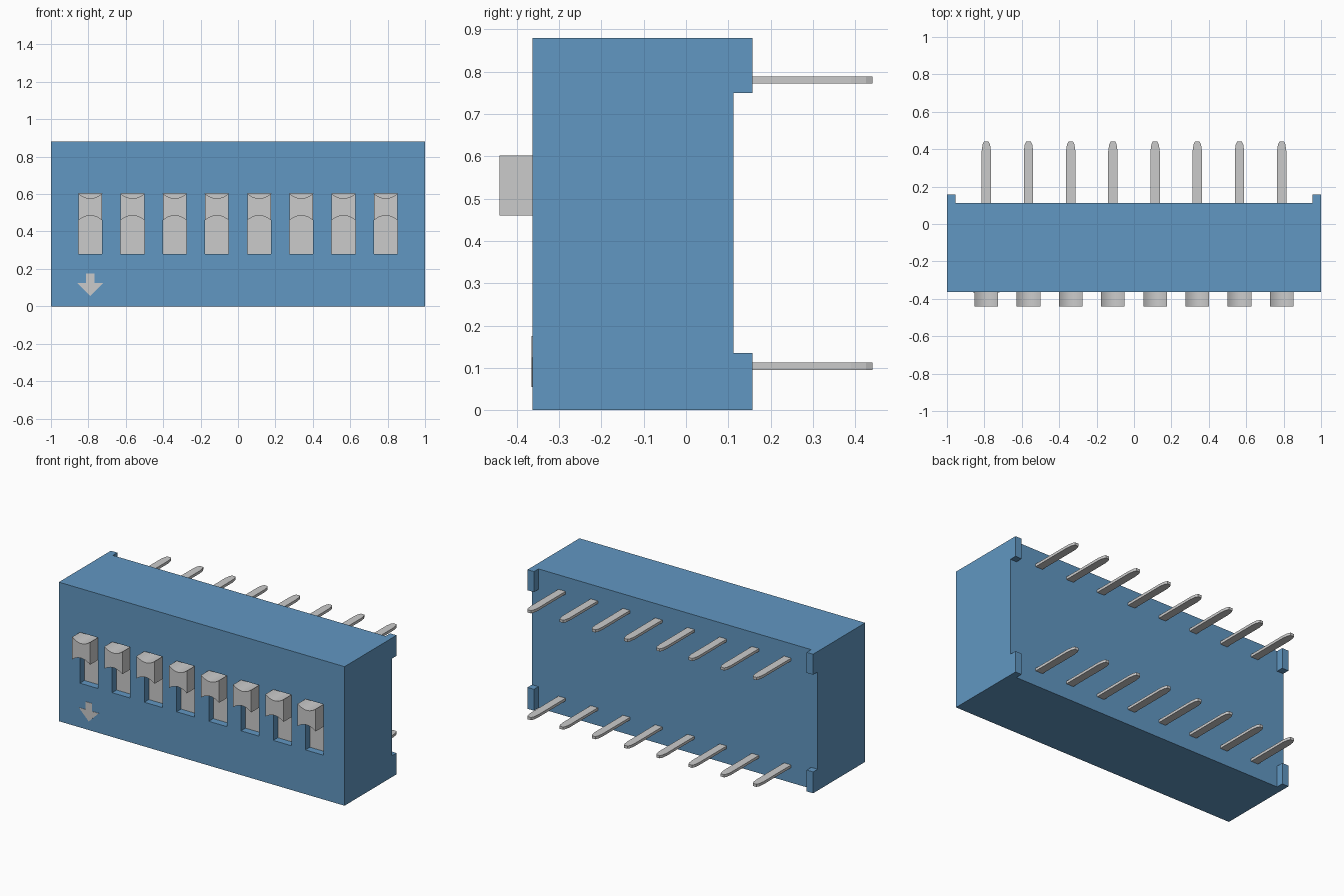
import bpy, bmesh, math
from mathutils import Vector

if "Cube" in bpy.data.objects:
    bpy.data.objects.remove(bpy.data.objects["Cube"])

PITCH, COUNT = 0.2256, 8
XS = [(i - (COUNT - 1) / 2) * PITCH for i in range(COUNT)]
FRONT, BACK, FOOT_BACK, HEIGHT = -0.363, 0.112, 0.157, 0.88
SLOT_W, SLOT_LO, SLOT_HI = 0.126, 0.28, 0.602
FLOOR = FRONT + 0.045
TIP = 0.441

blue = bpy.data.materials.new("blue_plastic")
blue.diffuse_color = (0.12, 0.31, 0.54, 1)
blue.use_nodes = True
blue.node_tree.nodes["Principled BSDF"].inputs["Base Color"].default_value = blue.diffuse_color


def add_box(bm, x0, x1, y0, y1, z0, z1):
    ret = bmesh.ops.create_cube(bm, size=1)
    for v in ret["verts"]:
        v.co = Vector((x1 if v.co.x > 0 else x0,
                       y1 if v.co.y > 0 else y0,
                       z1 if v.co.z > 0 else z0))


def add_prism(bm, points, offset):
    """Extrude a closed outline of 3D points along offset."""
    face = bm.faces.new([bm.verts.new(p) for p in points])
    ret = bmesh.ops.extrude_face_region(bm, geom=[face], use_keep_orig=True)
    verts = [g for g in ret["geom"] if isinstance(g, bmesh.types.BMVert)]
    bmesh.ops.translate(bm, verts=verts, vec=offset)


def to_mesh(bm, name):
    bmesh.ops.recalc_face_normals(bm, faces=bm.faces[:])
    mesh = bpy.data.meshes.new(name)
    bm.to_mesh(mesh)
    bm.free()
    return mesh


def place(name, mesh, loc=(0, 0, 0)):
    ob = bpy.data.objects.new(name, mesh)
    ob.location = loc
    bpy.context.collection.objects.link(ob)
    return ob


# Housing block
bm = bmesh.new()
add_box(bm, -1, 1, FRONT, BACK, 0, HEIGHT)
housing = place("housing", to_mesh(bm, "housing"))
housing.data.materials.append(blue)

# Switch slots cut into the front
bm = bmesh.new()
for x in XS:
    add_box(bm, x - SLOT_W / 2, x + SLOT_W / 2, FRONT - 0.1, FLOOR + 0.005, SLOT_LO, SLOT_HI)
cutter = place("slot_cutter", to_mesh(bm, "slot_cutter"))
cutter.hide_render = True
cutter.data.materials.append(blue)
mod = housing.modifiers.new("slots", "BOOLEAN")
mod.operation, mod.solver, mod.object = "DIFFERENCE", "EXACT", cutter
bpy.context.view_layer.objects.active = housing
bpy.ops.object.modifier_apply(modifier=mod.name)
bpy.data.objects.remove(cutter)

# Corner standoff feet on the back
for side, sx in (("left", -1), ("right", 1)):
    for level, z0, z1 in (("lower", 0, 0.135), ("upper", 0.75, HEIGHT)):
        bm = bmesh.new()
        add_box(bm, min(sx, sx * 0.955), max(sx, sx * 0.955), BACK, FOOT_BACK, z0, z1)
        foot = place(f"{level}_{side}_foot", to_mesh(bm, "foot"))
        foot.data.materials.append(blue)

# Slider plate at the bottom of each slot
bm = bmesh.new()
h = SLOT_W / 2
add_box(bm, -h, h, FLOOR, FLOOR + 0.005, SLOT_LO, SLOT_HI)
plate_mesh = to_mesh(bm, "slider_plate")

# Lever with scooped top and bottom
bm = bmesh.new()
N, DIP = 12, 0.025
ts = [-1 + 2 * i / N for i in range(N + 1)]
top = [(t * h, FLOOR, 0.602 - DIP * (1 - t * t)) for t in ts]
bottom = [(t * h, FLOOR, 0.46 + DIP * (1 - t * t)) for t in reversed(ts)]
add_prism(bm, top + bottom, (0, -TIP - FLOOR, 0))
lever_mesh = to_mesh(bm, "lever")

# Flat pin with tapered tip
bm = bmesh.new()
half = [(0.025, BACK - 0.02), (0.025, 0.39), (0.02, 0.425), (0.012, TIP)]
outline = half + [(-x, y) for x, y in reversed(half)]
add_prism(bm, [(x, y, -0.0085) for x, y in outline], (0, 0, 0.017))
pin_mesh = to_mesh(bm, "pin")

for i, x in enumerate(XS, 1):
    place(f"slider_plate_{i}", plate_mesh, (x, 0, 0))
    lever = place(f"lever_{i}", lever_mesh, (x, 0, 0))
    place(f"lower_pin_{i}", pin_mesh, (x, 0, 0.104))
    place(f"upper_pin_{i}", pin_mesh, (x, 0, 0.78))

# Smooth the lever scoops, keep their edges sharp
bpy.ops.object.select_all(action="DESELECT")
lever.select_set(True)
bpy.context.view_layer.objects.active = lever
bpy.ops.object.shade_smooth_by_angle(angle=math.radians(30))

# Direction arrow marked on the front
bm = bmesh.new()
side = [(0.023, 0.175), (0.023, 0.125), (0.07, 0.125)]
arrow = side + [(0, 0.055)] + [(-x, z) for x, z in reversed(side)]
add_prism(bm, [(XS[0] + x, FRONT + 0.001, z) for x, z in arrow], (0, -0.003, 0))
place("direction_arrow", to_mesh(bm, "direction_arrow"))
